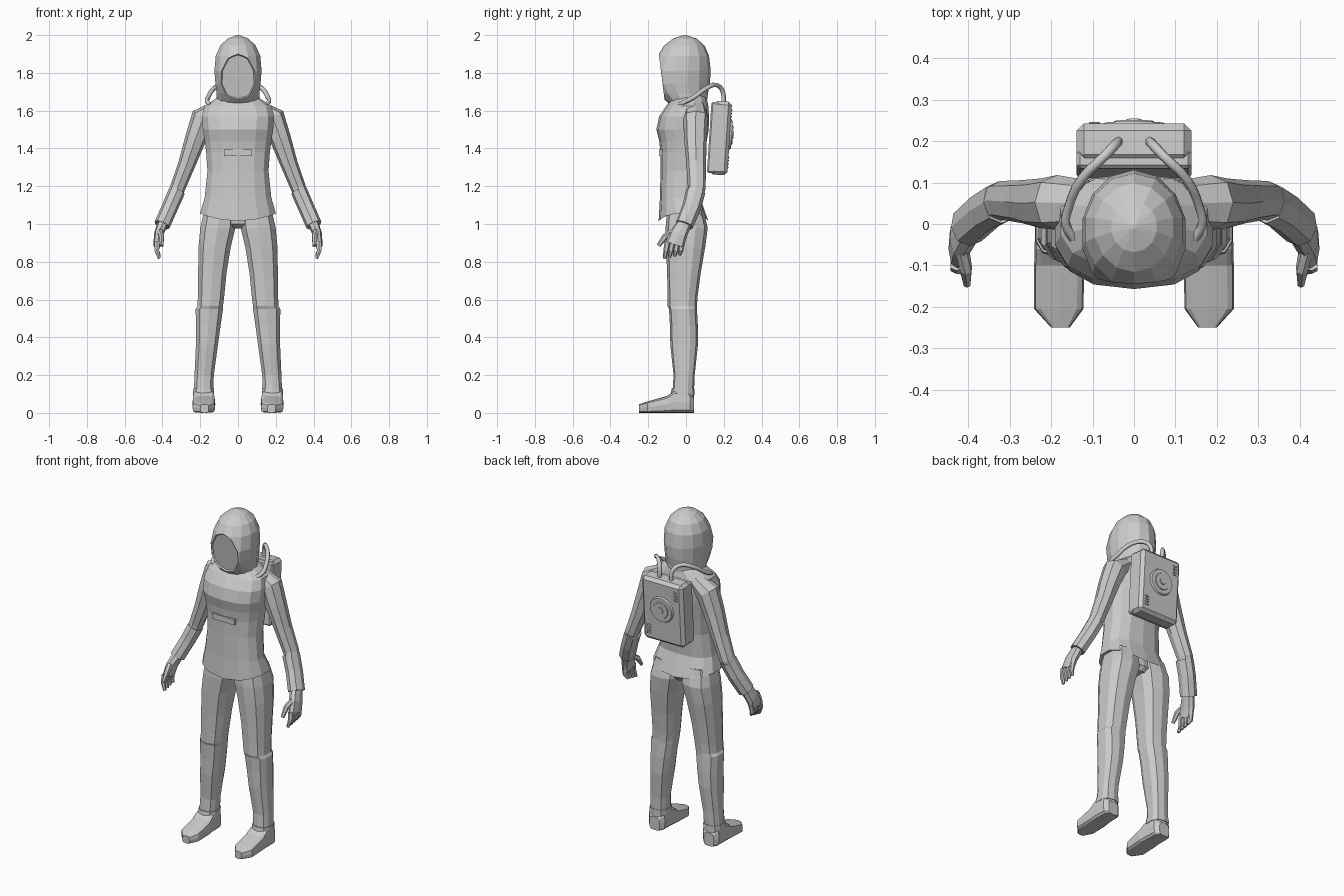
import bpy, bmesh, math
from mathutils import Vector, Matrix

if "Cube" in bpy.data.objects:
    bpy.data.objects.remove(bpy.data.objects["Cube"])


def finish(name, bm, mirror=False):
    bmesh.ops.recalc_face_normals(bm, faces=bm.faces)
    me = bpy.data.meshes.new(name)
    bm.to_mesh(me)
    bm.free()
    ob = bpy.data.objects.new(name, me)
    bpy.context.collection.objects.link(ob)
    if mirror:
        ob.modifiers.new("mirror", 'MIRROR').use_clip = False
    return ob


def sp(t, e):
    return math.copysign(abs(t) ** (2 / e), t) if abs(t) > 1e-6 else 0


def loft(rings, n=10, e=2.3):
    """Skin superellipse rings given as (centre, half axis u, half axis v)."""
    bm = bmesh.new()
    loops = []
    for c, u, v in rings:
        loops.append([bm.verts.new(c + u * sp(math.cos(a), e) + v * sp(math.sin(a), e))
                      for a in (math.tau * i / n + math.pi / 2 for i in range(n))])
    for a, b in zip(loops, loops[1:]):
        for i in range(n):
            j = (i + 1) % n
            bm.faces.new((a[i], a[j], b[j], b[i]))
    bm.faces.new(loops[0])
    bm.faces.new(loops[-1])
    return bm


def level(z, x0, x1, y0, y1):
    return (Vector(((x0 + x1) / 2, (y0 + y1) / 2, z)),
            Vector(((x1 - x0) / 2, 0, 0)), Vector((0, (y0 - y1) / 2, 0)))


def limb(pts):
    """Rings across a bent path of (x, y, z, side radius, depth radius)."""
    P = [Vector(p[:3]) for p in pts]
    rings = []
    for i, p in enumerate(pts):
        t = (P[min(i + 1, len(P) - 1)] - P[max(i - 1, 0)]).normalized()
        u = t.cross(Vector((0, 1, 0))).normalized()
        rings.append((P[i], u * p[3], u.cross(t) * p[4]))
    return rings


# Jacket with flared hem, waist, chest and shoulders
jacket = loft([level(z, -w, w, f, b) for z, w, f, b in (
    (1.06, .15, -.1, .08), (1.015, .205, -.145, .118), (1.14, .18, -.138, .075),
    (1.28, .165, -.135, .085), (1.38, .172, -.135, .1), (1.44, .18, -.142, .11),
    (1.5, .19, -.157, .12), (1.57, .195, -.142, .122), (1.625, .18, -.105, .118),
    (1.665, .12, -.075, .11), (1.69, .09, -.06, .09))], 14, 2.5)
for v in jacket.verts:
    if v.co.z < 1.03:
        v.co.z += .04 * (v.co.x / .2) ** 2
finish("jacket", jacket)

# Chest band
bm = bmesh.new()
bmesh.ops.create_cube(bm, size=1, matrix=Matrix.Translation((0, -.124, 1.377))
                      @ Matrix.Diagonal((.15, .036, .034, 1)))
finish("chest_band", bm)

# Hood, cut flat at the front for the face opening
hood = loft([level(z, -w, w, f, b) for z, w, f, b in (
    (1.62, .12, -.07, .115), (1.655, .115, -.11, .112), (1.69, .116, -.145, .116),
    (1.74, .122, -.175, .126), (1.81, .128, -.18, .131), (1.89, .121, -.15, .122),
    (1.945, .096, -.116, .098), (1.982, .056, -.068, .056), (2.0, .006, -.012, .0))], 14, 2)
nrm = Vector((0, -.24, -.03)).normalized()
cut = bmesh.ops.bisect_plane(hood, geom=hood.verts[:] + hood.edges[:] + hood.faces[:],
                             plane_co=(0, -.144, 1.9), plane_no=nrm, clear_outer=True)
edges = [g for g in cut['geom_cut'] if isinstance(g, bmesh.types.BMEdge)]
bmesh.ops.holes_fill(hood, edges=edges, sides=0)
bmesh.ops.recalc_face_normals(hood, faces=hood.faces)
face = [f for f in hood.faces if f.normal.dot(nrm) > .999 and f.calc_area() > .01]
if face:
    bmesh.ops.inset_region(hood, faces=face, thickness=.006, depth=-.008)
finish("hood", hood)

# Pelvis joining the legs
finish("pelvis", loft([level(.975, -.05, .05, -.06, .07), level(1.0, -.13, .13, -.09, .09),
                       level(1.1, -.16, .16, -.1, .07)], 10))

# Legs with a small ledge below the knee
finish("leg", loft([level(*r) for r in (
    (1.08, .01, .18, -.1, .09), (.98, .01, .203, -.108, .115), (.88, .035, .212, -.106, .102),
    (.74, .058, .214, -.1, .078), (.62, .07, .215, -.097, .062), (.565, .077, .217, -.097, .058),
    (.55, .077, .227, -.09, .058), (.46, .09, .225, -.085, .063), (.36, .104, .225, -.083, .063),
    (.2, .126, .232, -.066, .046), (.1, .13, .236, -.072, .042),
    (.03, .13, .236, -.06, .04))], 10, 2.7), True)

# Shoes lofted from heel to toe
finish("shoe", loft([(Vector(((a + b) / 2, y, h / 2)), Vector(((b - a) / 2, 0, 0)),
                      Vector((0, 0, h / 2))) for y, a, b, h in (
    (.042, .15, .218, .08), (.02, .128, .238, .11), (-.06, .124, .24, .12),
    (-.1, .12, .241, .09), (-.205, .122, .241, .06), (-.25, .155, .2, .045))], 12, 4.5), True)

# Ankle straps
finish("ankle_strap", loft([level(.095, .124, .24, -.082, .046),
                            level(.128, .124, .239, -.076, .046)], 10, 2.7), True)

# Sleeves, glove cuffs and hands
finish("sleeve", loft(limb([
    (.11, .05, 1.615, .04, .055), (.185, .052, 1.56, .066, .066), (.225, .05, 1.45, .056, .06),
    (.27, .054, 1.32, .046, .052), (.32, .057, 1.19, .04, .047),
    (.37, .025, 1.08, .034, .04)]), 8), True)
finish("glove_cuff", loft(limb([
    (.323, .052, 1.175, .044, .052), (.36, .03, 1.09, .043, .05),
    (.402, -.008, .995, .043, .048)]), 8), True)
finish("palm", loft(limb([
    (.4, -.01, 1.0, .028, .038), (.42, -.04, .945, .025, .047),
    (.428, -.06, .89, .02, .05)]), 8, 2.7), True)
finish("thumb", loft(limb([
    (.414, -.065, .96, .016, .018), (.405, -.11, .935, .015, .017),
    (.403, -.145, .885, .009, .011)]), 6), True)
for i in range(4):
    y = -.098 + i * .026
    low = .818 + .006 * i
    finish(f"finger_{i + 1}", loft(limb([
        (.428, y, .905, .017, .015), (.43, y - .008, .86, .014, .014),
        (.417, y - .015, low, .008, .009)]), 6), True)

# Backpack: bevelled case, round cover and vent ridges, all leaning together
lean = Matrix.Translation((0, .18, 1.455)) @ Matrix.Rotation(-.065, 4, 'X')


def pack_box(name, centre, size, bevel):
    bm = bmesh.new()
    bmesh.ops.create_cube(bm, size=1, matrix=Matrix.Diagonal((*size, 1)))
    bmesh.ops.bevel(bm, geom=bm.edges[:], offset=bevel, segments=1, affect='EDGES')
    bm.transform(lean @ Matrix.Translation(centre))
    finish(name, bm)


pack_box("backpack_case", (0, .004, 0), (.277, .095, .39), .018)
pack_box("backpack_base", (0, -.035, 0), (.277, .045, .375), .008)
for s in (-1, 1):
    for i in range(4):
        pack_box("vent_ridge", (s * .095, .052, -s * .125 + (i - 1.5) * .017),
                 (.028, .008, .008), .002)
for name, r, y, d in (("round_cover", .08, .055, .014), ("cover_ring", .052, .062, .01),
                      ("cover_hub", .02, .067, .01)):
    bm = bmesh.new()
    bmesh.ops.create_cone(bm, cap_ends=True, segments=20, radius1=r, radius2=r * .92, depth=d)
    bm.transform(lean @ Matrix.Translation((0, y, .02)) @ Matrix.Rotation(-math.pi / 2, 4, 'X'))
    finish(name, bm)

# Air hoses from the pack over the shoulders
for s, side in ((-1, "left"), (1, "right")):
    cu = bpy.data.curves.new(side + "_hose", 'CURVE')
    cu.dimensions = '3D'
    cu.bevel_depth = .012
    cu.bevel_resolution = 1
    cu.use_fill_caps = True
    path = ((.04, .198, 1.63), (.042, .195, 1.70), (.07, .165, 1.735), (.125, .11, 1.72),
            (.158, .04, 1.67), (.165, 0, 1.65), (.145, -.035, 1.63))
    spl = cu.splines.new('BEZIER')
    spl.bezier_points.add(len(path) - 1)
    spl.resolution_u = 3
    for bp, (x, y, z) in zip(spl.bezier_points, path):
        bp.co = (s * x, y, z)
        bp.handle_left_type = bp.handle_right_type = 'AUTO'
    bpy.context.collection.objects.link(bpy.data.objects.new(side + "_hose", cu))
